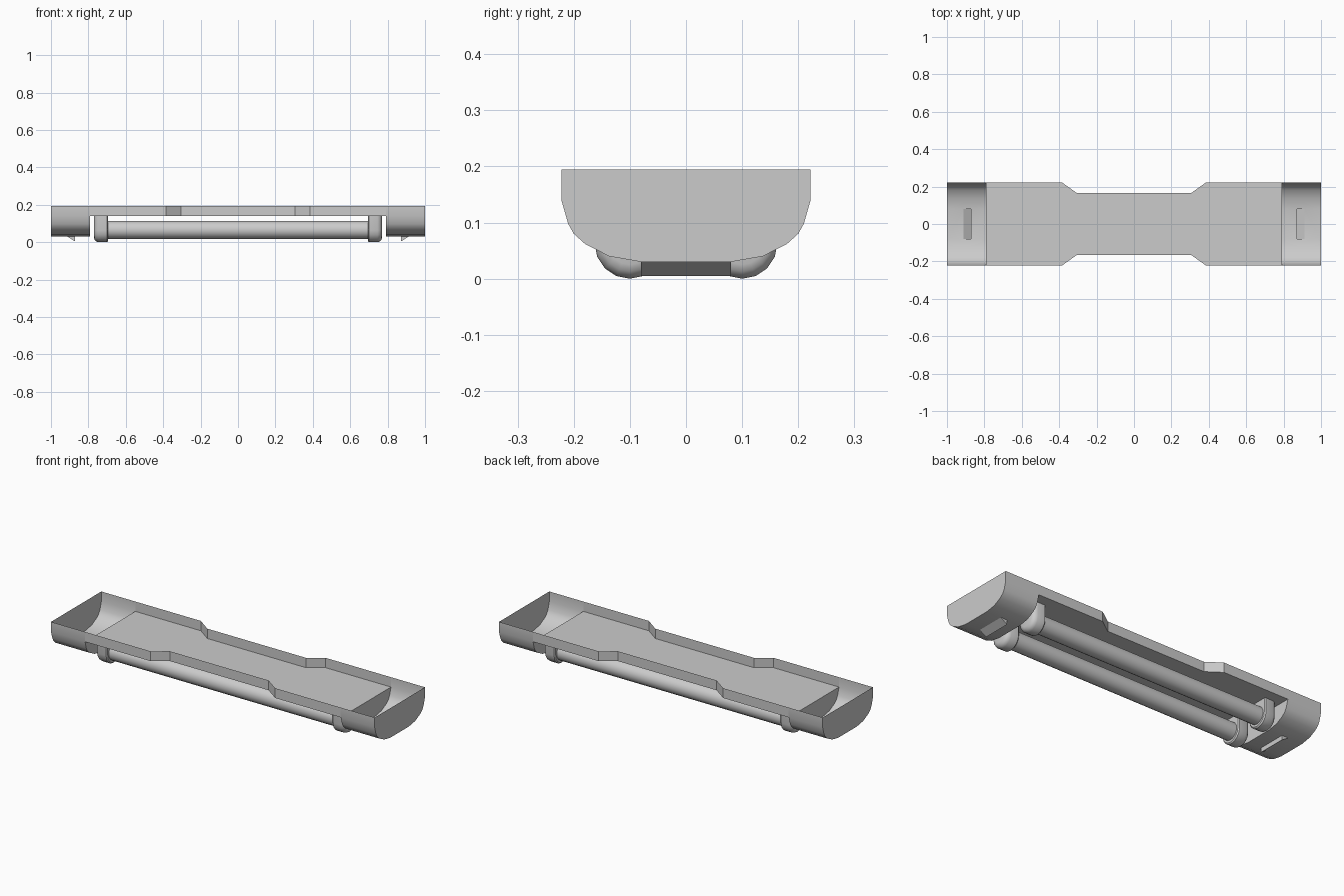
import bpy, bmesh, math

if "Cube" in bpy.data.objects:
    bpy.data.objects.remove(bpy.data.objects["Cube"])


def make(name, verts, faces, smooth=True):
    me = bpy.data.meshes.new(name)
    me.from_pydata(verts, [], faces)
    bm = bmesh.new()
    bm.from_mesh(me)
    bmesh.ops.remove_doubles(bm, verts=bm.verts, dist=1e-5)
    bmesh.ops.recalc_face_normals(bm, faces=bm.faces)
    bm.to_mesh(me)
    bm.free()
    ob = bpy.data.objects.new(name, me)
    bpy.context.collection.objects.link(ob)
    if smooth:
        bpy.ops.object.select_all(action='DESELECT')
        ob.select_set(True)
        bpy.context.view_layer.objects.active = ob
        bpy.ops.object.shade_smooth_by_angle(angle=math.radians(35))
    return ob


def loft(rings, closed):
    """Faces joining equal-length rings of points."""
    n = len(rings[0])
    verts = [p for r in rings for p in r]
    faces = []
    for k in range(len(rings) - 1):
        for i in range(n if closed else n - 1):
            j = (i + 1) % n
            faces.append((k*n + i, k*n + j, (k+1)*n + j, (k+1)*n + i))
    return verts, faces


TOP, PLATE, FLOOR, IN = 0.195, 0.14, 0.03, 0.79

# middle tray: waisted plate with upright side walls, open on top
half = [(-IN, .222), (-.385, .222), (-.305, .165), (.305, .165), (.385, .222), (IN, .222)]
rows = [[(x, -y, TOP) for x, y in half], [(x, -y, PLATE) for x, y in half],
        [(x, y, PLATE) for x, y in half], [(x, y, TOP) for x, y in half]]
make("tray", *loft(rows, False), smooth=False)

# rounded end housings with a vent opening in the floor
side = [(.222, TOP), (.222, PLATE), (.21, .098), (.2, .08), (.18, .062), (.137, .04), (.08, FLOOR)]
prof = side + [(-y, z) for y, z in reversed(side)]
n = len(prof)
V0, V1 = .872, .912
for s, tag in ((-1, "left"), (1, "right")):
    rings = [[(s*x, y, z) for y, z in prof] for x in (IN, V0, V1, 1.0)]
    verts, faces = loft(rings, False)
    faces.pop((n - 1) + len(side) - 1)            # vent opening
    faces.append(tuple(range(3*n, 4*n)))          # outer end wall
    faces.append(tuple(range(1, n - 1)))          # inner wall below the plate
    make("end_housing_" + tag, verts, faces)

    # wedge-shaped vent hood below the opening
    w = [(s*V0, y, z) for y in (-.08, .08) for z in (FLOOR, .005)]
    w += [(s*V1, y, FLOOR) for y in (-.08, .08)]
    make("vent_hood_" + tag, w, [(0, 1, 3, 2), (1, 4, 5, 3), (0, 1, 4), (2, 3, 5)], False)


# U-shaped outline of a tube holder, inset by d
def u_ring(x, cy, d):
    r = .063 - d
    pts = [(x, cy + r, PLATE)]
    for i in range(9):
        a = math.pi * i / 8
        pts.append((x, cy + r*math.cos(a), .063 - r*math.sin(a)))
    return pts + [(x, cy - r, PLATE)]


for cy, row in ((-.1, "front"), (.1, "back")):
    for s, tag in ((-1, "left"), (1, "right")):
        steps = [(.695, .006), (.701, 0), (.745, 0), (.757, .004), (.766, .013), (.77, .025)]
        rings = [u_ring(s*x, cy, d) for x, d in steps]
        verts, faces = loft(rings, True)
        m = len(rings[0])
        faces.append(tuple(range(m)))
        faces.append(tuple(range(len(verts) - m, len(verts))))
        make(f"tube_holder_{row}_{tag}", verts, faces)

    # lamp tube
    ring = [(cy + .048*math.cos(math.tau*i/16), .066 + .048*math.sin(math.tau*i/16)) for i in range(16)]
    verts, faces = loft([[(x, y, z) for y, z in ring] for x in (-.7, .7)], True)
    faces += [tuple(range(16)), tuple(range(16, 32))]
    make("lamp_tube_" + row, verts, faces)
